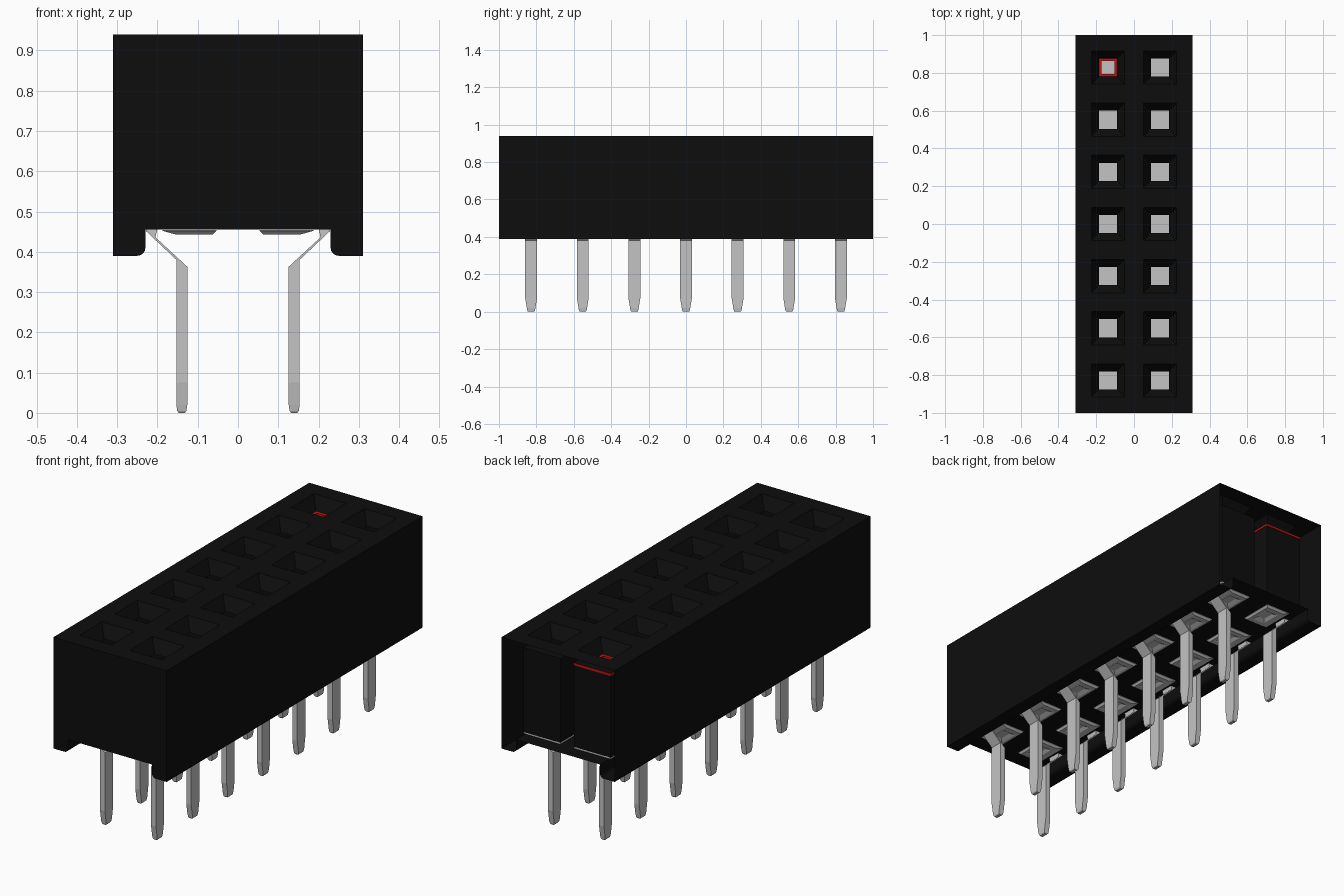
import bpy, bmesh, math

cube = bpy.data.objects.get("Cube")
if cube:
    bpy.data.objects.remove(cube, do_unlink=True)


def material(name, rgb):
    m = bpy.data.materials.new(name)
    m.use_nodes = True
    m.diffuse_color = (*rgb, 1)
    bsdf = m.node_tree.nodes["Principled BSDF"]
    bsdf.inputs["Base Color"].default_value = (*rgb, 1)
    bsdf.inputs["Roughness"].default_value = 0.6
    return m


BLACK = material("black plastic", (0.004, 0.004, 0.004))
GREY = material("light grey metal", (0.55, 0.55, 0.55))
RED = material("red marker", (0.58, 0.006, 0.006))

HX, HY, TOP, FLOOR, RAIL = 0.31, 1.0, 0.94, 0.455, 0.39
PITCH = 0.276
COLS = [-PITCH / 2, PITCH / 2]
ROWS = [(i - 3) * PITCH for i in range(7)]
FUNNEL_Z, CAVITY = 0.88, 0.1


def finish(bm, name, mat, fix_normals=True):
    bmesh.ops.remove_doubles(bm, verts=bm.verts, dist=1e-5)
    if fix_normals:
        bmesh.ops.recalc_face_normals(bm, faces=bm.faces)
    me = bpy.data.meshes.new(name)
    bm.to_mesh(me)
    bm.free()
    me.materials.append(mat)
    ob = bpy.data.objects.new(name, me)
    bpy.context.collection.objects.link(ob)
    return ob


def loft(bm, rings, cap=False):
    """Join rings of points with quads, optionally closing both ends."""
    vr = [[bm.verts.new(p) for p in r] for r in rings]
    n = len(vr[0])
    for a, b in zip(vr, vr[1:]):
        for i in range(n):
            j = (i + 1) % n
            bm.faces.new((a[i], a[j], b[j], b[i]))
    if cap:
        bm.faces.new(vr[0][::-1])
        bm.faces.new(vr[-1])
    return vr


def rect(x0, x1, y0, y1, z):
    return [(x0, y0, z), (x1, y0, z), (x1, y1, z), (x0, y1, z)]


def square(cx, cy, h, z):
    return rect(cx - h, cx + h, cy - h, cy + h, z)


# Outer housing: section with two rounded rails, open at the back
half = [(HX, TOP), (HX, RAIL)]
for k in range(5):
    a = math.radians(90 * k / 4)
    half.append((0.25 - 0.02 * math.sin(a), RAIL + 0.02 - 0.02 * math.cos(a)))
half.append((0.23, FLOOR))
section = half + [(-x, z) for x, z in reversed(half)]
bm = bmesh.new()
front = [bm.verts.new((x, -HY, z)) for x, z in section]
back = [bm.verts.new((x, HY, z)) for x, z in section]
for i in range(len(section) - 1):
    bm.faces.new((front[i], front[i + 1], back[i + 1], back[i]))
bm.faces.new(front)
finish(bm, "housing_shell", BLACK)

# Top with funnel holes leading into wider square cavities
xe = [-HX, 0, HX]
ye = [-HY] + [(i - 2.5) * PITCH for i in range(6)] + [HY]
bm = bmesh.new()
for c, x in enumerate(COLS):
    for r, y in enumerate(ROWS):
        loft(bm, [rect(xe[c], xe[c + 1], ye[r], ye[r + 1], TOP),
                  square(x, y, 0.088, TOP),
                  square(x, y, 0.048, FUNNEL_Z),
                  square(x, y, CAVITY, FUNNEL_Z),
                  square(x, y, CAVITY, FLOOR + 0.008)])
finish(bm, "socket_top_and_cavities", BLACK, False)

# Red ring marking the first socket
bm = bmesh.new()
x, y = COLS[0], ROWS[-1]
z0, z1 = FUNNEL_Z - 0.012, FUNNEL_Z - 0.001
loft(bm, [square(x, y, 0.034, z1), square(x, y, CAVITY + 0.002, z1),
          square(x, y, CAVITY + 0.002, z0), square(x, y, 0.034, z0),
          square(x, y, 0.034, z1)])
finish(bm, "first_socket_marker", RED)


def contact_base(x, y, name):
    bm = bmesh.new()
    loft(bm, [square(x, y, CAVITY, FLOOR + 0.001),
              square(x, y, CAVITY, FLOOR + 0.009)], cap=True)
    finish(bm, name, GREY)


def contact_plate(s, y, name):
    """Dished spring plate just under the floor."""
    bm = bmesh.new()
    z = FLOOR - 0.012
    loft(bm, [rect(s * 0.054, s * 0.187, y - 0.085, y + 0.085, FLOOR - 0.001),
              rect(s * 0.054, s * 0.187, y - 0.085, y + 0.085, FLOOR - 0.003),
              rect(s * 0.062, s * 0.155, y - 0.075, y + 0.075, z),
              rect(s * 0.075, s * 0.145, y - 0.05, y + 0.05, z),
              rect(s * 0.095, s * 0.13, y - 0.03, y + 0.03, FLOOR - 0.002)],
         cap=True)
    finish(bm, name, GREY)


def pin(s, y, name):
    """Bent leg: outer x, z, inner x, z and half width of each section."""
    path = [(0.229, 0.458, 0.185, 0.458, 0.032),
            (0.229, 0.435, 0.19, 0.441, 0.032),
            (0.153, 0.363, 0.126, 0.378, 0.032),
            (0.153, 0.075, 0.126, 0.075, 0.032),
            (0.153, 0.02, 0.126, 0.02, 0.023),
            (0.151, 0.005, 0.128, 0.005, 0.02),
            (0.147, 0.0, 0.132, 0.0, 0.017)]
    # the outside of the bend is the side nearer the centre line
    path[2] = (0.153, 0.38, 0.126, 0.363, 0.032)
    path[1] = (0.229, 0.452, 0.205, 0.436, 0.032)
    path[0] = (0.229, 0.458, 0.2, 0.458, 0.032)
    bm = bmesh.new()
    loft(bm, [[(s * xo, y - w, zo), (s * xi, y - w, zi),
               (s * xi, y + w, zi), (s * xo, y + w, zo)]
              for xo, zo, xi, zi, w in path], cap=True)
    finish(bm, name, GREY)


# Metal contacts: two mirrored rows
for s, side in ((1, "left"), (-1, "right")):
    for r, y in enumerate(ROWS):
        contact_base(s * PITCH / 2, y, f"contact_base_{side}_{r + 1}")
        contact_plate(s, y, f"contact_plate_{side}_{r + 1}")
        pin(s, y, f"pin_{side}_{r + 1}")
